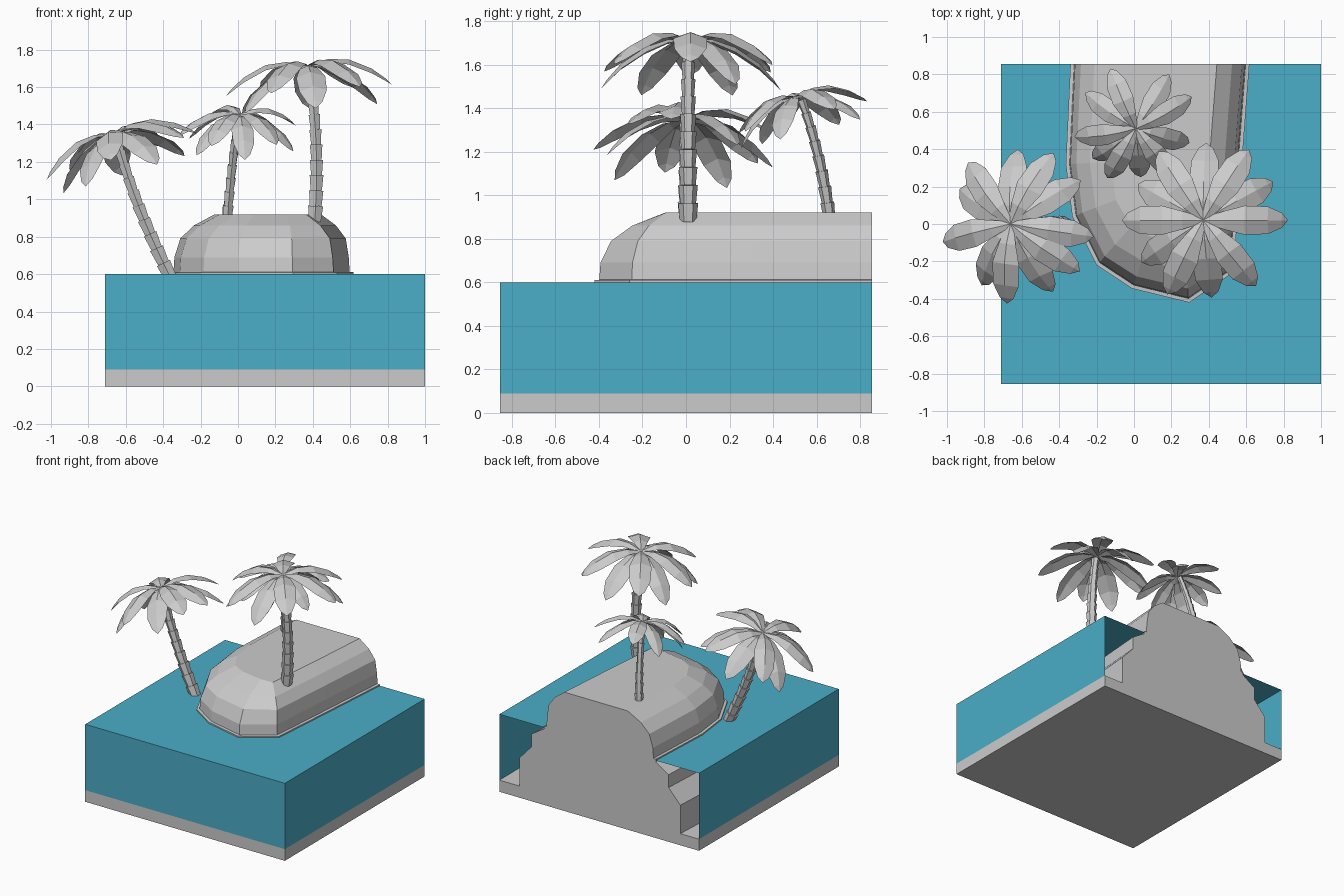
import bpy, bmesh
from math import sin, cos, radians, pi
from mathutils import Vector, Matrix

if "Cube" in bpy.data.objects:
    bpy.data.objects.remove(bpy.data.objects["Cube"])

X0, X1, Y, SEA, BED = -0.71, 1.0, 0.855, 0.6, 0.09


def finish(name, bm, normals=True):
    if normals:
        bmesh.ops.recalc_face_normals(bm, faces=bm.faces)
    me = bpy.data.meshes.new(name)
    bm.to_mesh(me)
    bm.free()
    ob = bpy.data.objects.new(name, me)
    bpy.context.collection.objects.link(ob)
    return ob


def box(z0, z1):
    bm = bmesh.new()
    bmesh.ops.create_cube(bm, size=1)
    bmesh.ops.scale(bm, vec=(X1 - X0, 2 * Y, z1 - z0), verts=bm.verts)
    bmesh.ops.translate(bm, vec=((X0 + X1) / 2, 0, (z0 + z1) / 2), verts=bm.verts)
    bmesh.ops.recalc_face_normals(bm, faces=bm.faces)
    return bm


# sea bed slab
finish("sea_bed", box(0, BED))

# water shell, open at the back and underneath
bm = box(BED, SEA)
bmesh.ops.delete(bm, geom=[f for f in bm.faces if f.normal.y > .5 or f.normal.z < -.5],
                 context='FACES_ONLY')
water = finish("water", bm, False)
mat = bpy.data.materials.new("water_blue")
mat.diffuse_color = (0.07, 0.42, 0.58, 1)
mat.use_nodes = True
mat.node_tree.nodes["Principled BSDF"].inputs["Base Color"].default_value = mat.diffuse_color
water.data.materials.append(mat)

# island: shoreline outline inset or widened at each height
shore = [Vector(p) for p in [(-.34, Y), (-.365, .32), (-.33, .04), (-.2, -.22), (-.01, -.345),
                             (.295, -.42), (.53, -.26), (.575, .3), (.617, Y)]]
levels = [(BED, -.21), (.31, -.21), (.42, -.11), (.52, -.11), (.59, 0), (.61, 0),
          (.612, .02), (.69, .025), (.79, .07), (.86, .16), (.92, .3)]


def inset(i, d):
    p = shore[i]
    if i in (0, len(shore) - 1):
        n = Vector((1 if i == 0 else -1, 0))
    else:
        a = (p - shore[i - 1]).normalized()
        b = (shore[i + 1] - p).normalized()
        na, nb = Vector((-a.y, a.x)), Vector((-b.y, b.x))
        n = (na + nb) / (1 + na.dot(nb))
    if d > 0.03:
        n.x *= .8 if n.x > 0 else .58
    return p + n * d


bm = bmesh.new()
rows = [[bm.verts.new((*inset(i, d), z)) for i in range(len(shore))] for z, d in levels]
for lo, hi in zip(rows, rows[1:]):
    for i in range(len(shore) - 1):
        bm.faces.new((lo[i], lo[i + 1], hi[i + 1], hi[i]))
bm.faces.new(rows[-1])
bm.faces.new([r[0] for r in rows] + [r[-1] for r in reversed(rows)])
finish("island", bm)


# palm trunk: stacked segments, each flaring upward, along a quadratic curve
def trunk(name, a, b, c, n, r0, r1):
    a, b, c = Vector(a), Vector(b), Vector(c)
    path = lambda t: a * (1 - t) ** 2 + b * 2 * t * (1 - t) + c * t * t
    bm = bmesh.new()
    for k in range(n):
        p, q = path(k / n), path((k + 1) / n)
        rot = (q - p).to_track_quat('Z', 'Y')
        r = r0 + (r1 - r0) * k / n
        rings = [[bm.verts.new(o + rot @ Vector((s * cos(j * pi / 3), s * sin(j * pi / 3), 0)))
                  for j in range(6)] for o, s in ((p, r * .82), (q, r))]
        for j in range(6):
            m = (j + 1) % 6
            bm.faces.new((rings[0][j], rings[0][m], rings[1][m], rings[1][j]))
        bm.faces.new(rings[0][::-1])
        bm.faces.new(rings[1])
    finish(name, bm)


# palm crown: folded drooping leaves around a tilted centre
# leaf stations: reach, height, drooping height, half width
LEAF = [(0, 0, 0, .03), (.25, .06, .0, .11), (.5, .04, -.08, .175),
        (.77, -.09, -.25, .165), (.93, -.22, -.42, .09), (1, -.30, -.52, 0)]


def crown(name, centre, size, tilt, angles):
    bm = bmesh.new()
    base = Matrix.Translation(centre) @ Matrix.Rotation(radians(tilt[1]), 4, 'Y') \
        @ Matrix.Rotation(radians(tilt[0]), 4, 'X')
    for k, ang in enumerate(angles):
        M = base @ Matrix.Rotation(radians(ang), 4, 'Z')
        rows = []
        for x, hi, lo, w in LEAF:
            z = hi if k % 2 == 0 else lo
            x = x if k % 2 == 0 else x * .93
            pts = [(x, w, z - w * .35), (x, 0, z), (x, -w, z - w * .35)] if w else [(x, 0, z)]
            rows.append([bm.verts.new(M @ (Vector(p) * size)) for p in pts])
        for a, b in zip(rows, rows[1:]):
            for s in (0, 1):
                f = [a[s], a[s + 1], b[s + 1], b[s]] if len(b) == 3 else [a[s], a[s + 1], b[0]]
                bm.faces.new(f[::-1])
    bm.normal_update()
    for f in bm.faces:
        if f.normal.z < 0:
            f.normal_flip()
    finish(name, bm, False)


trunk("left_trunk", (-.36, 0, .58), (-.56, 0, .98), (-.65, 0, 1.33), 10, .045, .028)
crown("left_leaves", (-.66, 0, 1.35), .43, (0, -17),
      [-9, 36, 62, 94, 130, 152, 193, 235, 262, 295, 324])
trunk("right_trunk", (.41, .01, .88), (.44, .01, 1.3), (.38, .01, 1.69), 10, .046, .028)
crown("right_leaves", (.37, .02, 1.715), .445, (0, -4),
      [0, 30, 58, 90, 124, 152, 180, 213, 243, 274, 308])
trunk("back_trunk", (-.06, .66, .89), (-.03, .62, 1.2), (.0, .53, 1.44), 8, .032, .02)
crown("back_leaves", (.01, .51, 1.455), .335, (14, 0),
      [27, 55, 114, 150, 192, 222, 243, 275, 306, 337])
